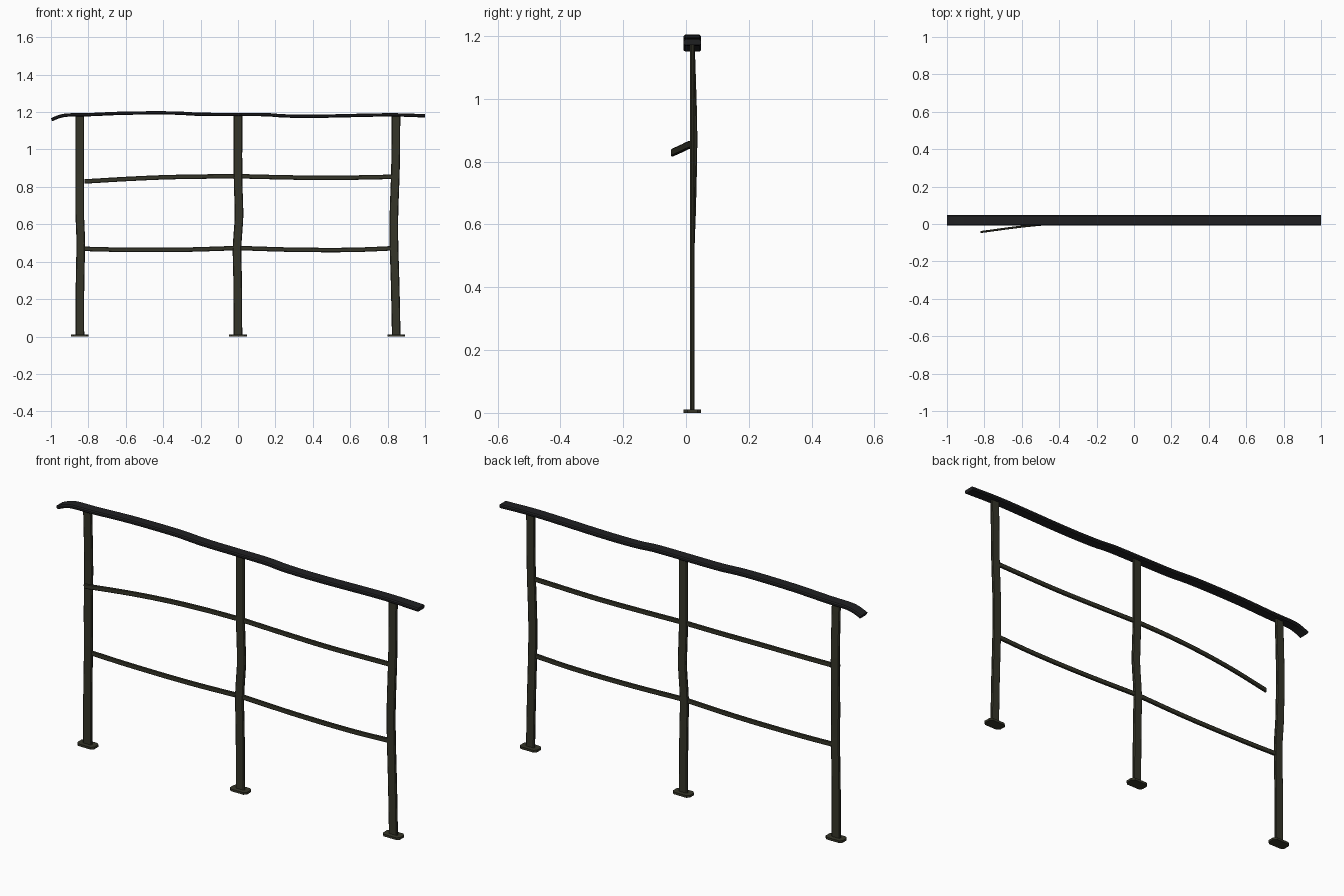
import bpy
from mathutils import Vector

if "Cube" in bpy.data.objects:
    bpy.data.objects.remove(bpy.data.objects["Cube"])


def material(name, col):
    m = bpy.data.materials.new(name)
    m.diffuse_color = (*col, 1)
    m.use_nodes = True
    m.node_tree.nodes["Principled BSDF"].inputs["Base Color"].default_value = m.diffuse_color
    return m


OLIVE = material("olive_metal", (0.036, 0.036, 0.022))
BLACK = material("black_rail", (0.014, 0.0145, 0.016))


def smooth_path(pts, n=5):
    """Catmull-Rom curve through the control points."""
    p = [Vector(q) for q in pts]
    p = [2 * p[0] - p[1]] + p + [2 * p[-1] - p[-2]]
    out = []
    for i in range(1, len(p) - 2):
        a, b, c, d = p[i - 1:i + 3]
        for k in range(n):
            t = k / n
            out.append(0.5 * (2 * b + (c - a) * t + (2 * a - 5 * b + 4 * c - d) * t * t
                              + (3 * b - a - 3 * c + d) * t ** 3))
    return out + [p[-2]]


def bar(name, pts, width, depth, chamfer, mat, n=5):
    """Sweep a chamfered rectangle; depth runs along y, width across the path in xz."""
    path = smooth_path(pts, n)
    w, d, c = width / 2, depth / 2, chamfer
    prof = [(w, d - c), (w - c, d), (c - w, d), (-w, d - c),
            (-w, c - d), (c - w, -d), (w - c, -d), (w, c - d)]
    verts, faces = [], []
    for i, p in enumerate(path):
        t = (path[min(i + 1, len(path) - 1)] - path[max(i - 1, 0)]).normalized()
        u = Vector((0, 1, 0)).cross(t).normalized()
        v = t.cross(u).normalized()
        verts += [p + u * a + v * b for a, b in prof]
    for i in range(len(path) - 1):
        for k in range(8):
            j = (k + 1) % 8
            faces.append((i * 8 + k, i * 8 + j, i * 8 + 8 + j, i * 8 + 8 + k))
    faces += [tuple(reversed(range(8))), tuple(range(len(verts) - 8, len(verts)))]
    me = bpy.data.meshes.new(name)
    me.from_pydata(verts, [], faces)
    me.materials.append(mat)
    ob = bpy.data.objects.new(name, me)
    bpy.context.collection.objects.link(ob)
    bpy.context.view_layer.objects.active = ob
    ob.select_set(True)
    bpy.ops.object.shade_smooth_by_angle(angle=0.5)
    ob.select_set(False)


Y = 0.02  # plane of the railing

# Posts, each slightly bent
bar("left_post", [(-.845, Y, .005), (-.845, Y, .25), (-.841, Y, .5), (-.846, Y + .005, .66),
                  (-.846, Y + .009, .88), (-.846, Y + .004, 1.08), (-.846, Y, 1.182)],
    .046, .014, .004, OLIVE)
bar("middle_post", [(0, Y, .005), (-.002, Y, .3), (-.005, Y, .47), (.005, Y, .63),
                    (.004, Y, .72), (0, Y, .86), (0, Y, 1.182)],
    .046, .014, .004, OLIVE)
bar("right_post", [(.846, Y, .005), (.841, Y, .25), (.834, Y, .5), (.834, Y, .66),
                   (.842, Y, .9), (.845, Y, 1.182)],
    .046, .014, .004, OLIVE)

# Base plates with cut corners
for side, x in (("left", -.845), ("middle", 0), ("right", .846)):
    bar(side + "_base_plate", [(x, Y, 0), (x, Y, .011)], .094, .056, .012, OLIVE, 1)

# Lower rails
bar("lower_left_rail", [(-.835, Y, .469), (-.62, Y, .464), (-.3, Y, .464), (0, Y, .473)],
    .024, .011, .003, OLIVE)
bar("lower_right_rail", [(0, Y, .473), (.3, Y, .464), (.6, Y, .463), (.835, Y, .472)],
    .024, .011, .003, OLIVE)

# Upper rails, the left one broken loose and bent forward
bar("upper_left_rail", [(-.82, -.043, .829), (-.6, -.014, .842), (-.4, .004, .851),
                        (-.2, .016, .855), (0, Y, .857)],
    .024, .011, .003, OLIVE)
bar("upper_right_rail", [(0, Y, .857), (.25, Y, .851), (.5, Y, .848), (.835, Y, .854)],
    .024, .011, .003, OLIVE)

# Handrail, wavy with a drooping left end
bar("handrail", [(-.997, Y, 1.159), (-.955, Y, 1.176), (-.91, Y, 1.184), (-.8, Y, 1.186),
                 (-.6, Y, 1.194), (-.35, Y, 1.195), (-.2, Y, 1.188), (0, Y, 1.187),
                 (.15, Y, 1.186), (.26, Y, 1.179), (.45, Y, 1.178), (.8, Y, 1.185),
                 (.999, Y, 1.18)],
    .018, .056, .005, BLACK)
